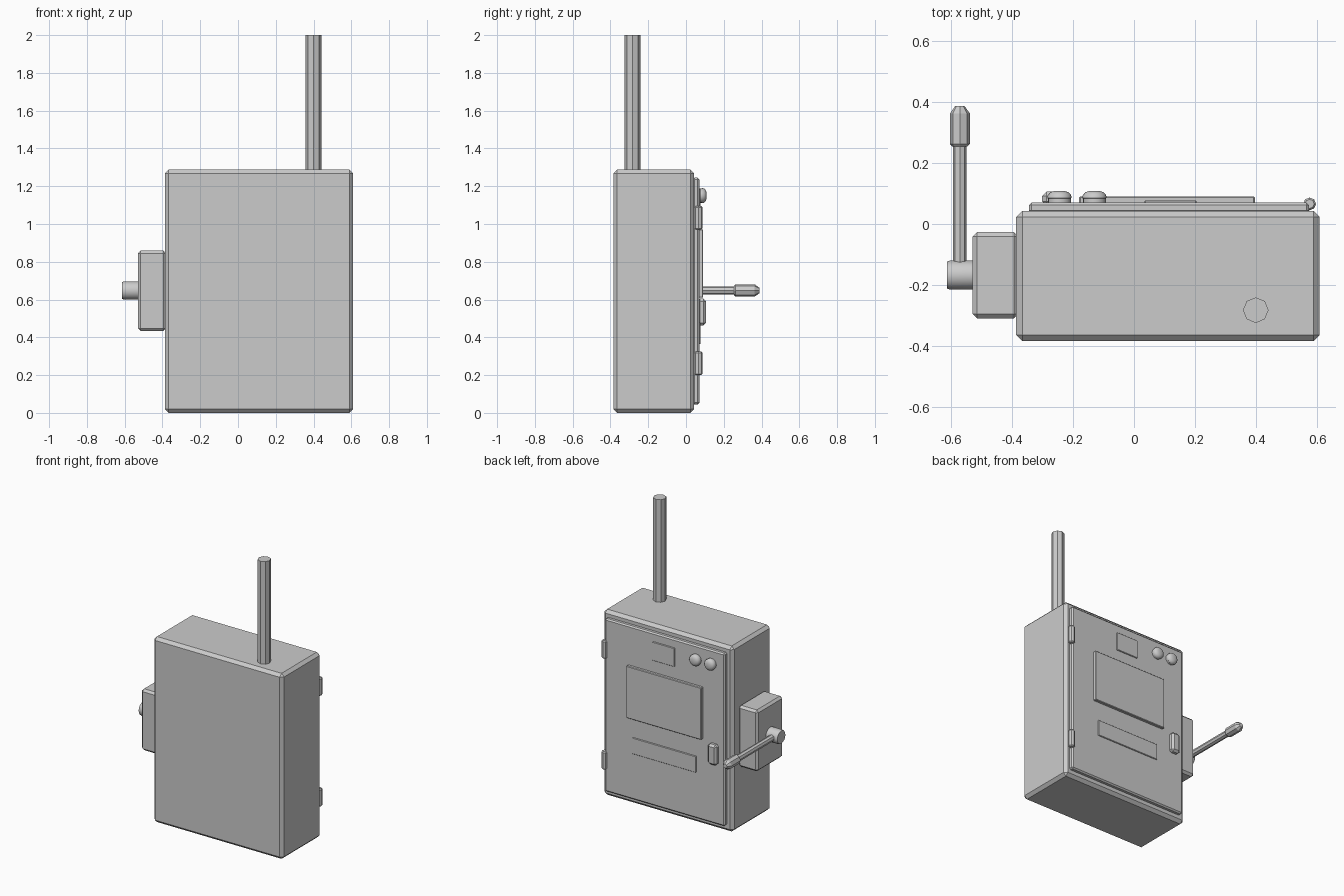
import bpy, bmesh, math
from mathutils import Matrix, Vector

if "Cube" in bpy.data.objects:
    bpy.data.objects.remove(bpy.data.objects["Cube"])


def finish(name, bm, smooth=False):
    bmesh.ops.recalc_face_normals(bm, faces=bm.faces[:])
    mesh = bpy.data.meshes.new(name)
    bm.to_mesh(mesh)
    bm.free()
    ob = bpy.data.objects.new(name, mesh)
    bpy.context.collection.objects.link(ob)
    if smooth:
        bpy.context.view_layer.objects.active = ob
        ob.select_set(True)
        bpy.ops.object.shade_smooth_by_angle(angle=math.radians(35))
        ob.select_set(False)
    return ob


def box(name, lo, hi, bevel):
    """Chamfered box between two corners."""
    lo, hi = Vector(lo), Vector(hi)
    bm = bmesh.new()
    bmesh.ops.create_cube(bm, size=1, matrix=Matrix.Translation((lo + hi) / 2)
                          @ Matrix.Diagonal((*(hi - lo), 1)))
    bmesh.ops.bevel(bm, geom=bm.edges[:], offset=bevel, segments=1,
                    affect='EDGES', profile=0.5)
    return finish(name, bm)


def turned(name, origin, axis, profile, sides, smooth=False):
    """Closed turned solid; profile is (radius, distance along axis)."""
    place = Matrix.Translation(origin) @ Vector(axis).to_track_quat('Z', 'Y').to_matrix().to_4x4()
    bm = bmesh.new()
    rings = []
    for r, h in profile:
        rings.append([bm.verts.new(place @ Vector((r * math.cos(a), r * math.sin(a), h)))
                      for a in (2 * math.pi * i / sides for i in range(sides))])
    for a, b in zip(rings, rings[1:]):
        for i in range(sides):
            j = (i + 1) % sides
            bm.faces.new((a[i], a[j], b[j], b[i]))
    bm.faces.new(rings[0][::-1])
    bm.faces.new(rings[-1])
    return finish(name, bm, smooth)


# Main cabinet and conduit
box("cabinet", (-0.387, -0.385, 0), (0.61, 0.043, 1.288), 0.02)
turned("conduit", (0.4, -0.283, 1.27), (0, 0, 1), [(0.042, 0), (0.042, 0.73)], 8)

# Door on the rear side with its plates
box("door", (-0.345, 0.035, 0.045), (0.575, 0.071, 1.245), 0.009)
box("large_plate", (-0.18, 0.065, 0.61), (0.397, 0.091, 0.972), 0.004)
box("small_plate", (0.035, 0.065, 1.055), (0.205, 0.078, 1.185), 0.003)
box("lower_plate", (-0.13, 0.065, 0.365), (0.36, 0.078, 0.478), 0.003)
box("door_handle", (-0.302, 0.06, 0.463), (-0.235, 0.106, 0.605), 0.014)

# Hinges
for i, z in enumerate((0.2, 0.97)):
    turned(f"hinge_{i + 1}", (0.577, 0.066, z), (0, 0, 1),
           [(0.015, 0), (0.021, 0.007), (0.021, 0.118), (0.015, 0.125)], 8)

# Round indicator lamps
for i, x in enumerate((-0.245, -0.13)):
    turned(f"lamp_{i + 1}", (x, 0.06, 1.15), (0, 1, 0),
           [(0.038, 0), (0.038, 0.024), (0.04, 0.026), (0.038, 0.036),
            (0.03, 0.044), (0.016, 0.049)], 16, True)

# Side switch box with lever
box("switch_box", (-0.53, -0.31, 0.433), (-0.38, -0.026, 0.859), 0.015)
turned("lever_hub", (-0.52, -0.168, 0.648), (-1, 0, 0),
       [(0.048, 0), (0.048, 0.084), (0.044, 0.095)], 16, True)
turned("lever_arm", (-0.572, -0.168, 0.648), (0, 1, 0),
       [(0.022, 0), (0.022, 0.44)], 8)
turned("lever_grip", (-0.572, 0.255, 0.648), (0, 1, 0),
       [(0.025, 0), (0.033, 0.008), (0.033, 0.108), (0.015, 0.133)], 8)
